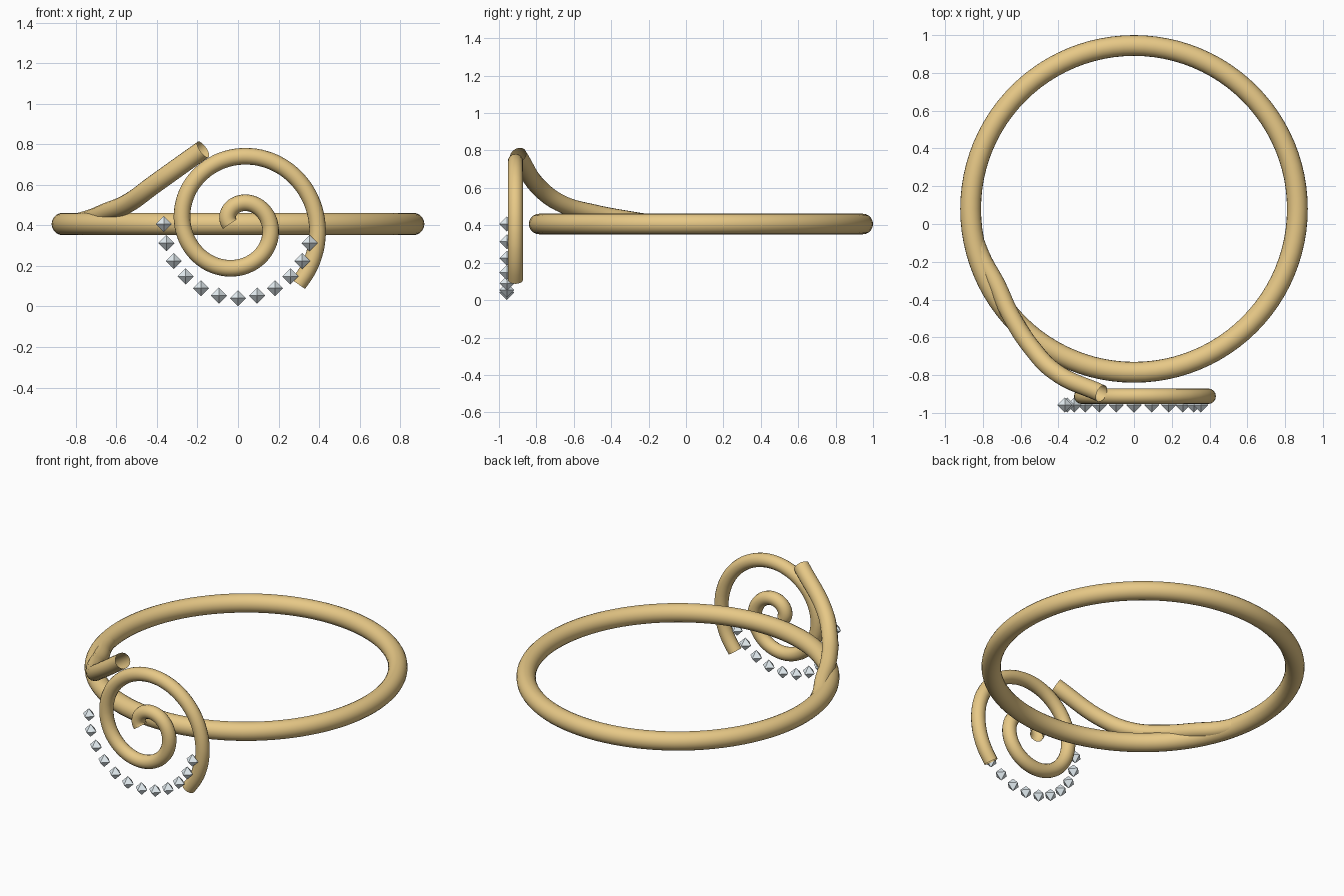
import bpy, bmesh, math

if "Cube" in bpy.data.objects:
    bpy.data.objects.remove(bpy.data.objects["Cube"])

ZC = 0.407          # height of the band and of the medallion centre
SPIRAL_Y = -0.912
GEM_Y = -0.958


def material(name, color):
    mat = bpy.data.materials.new(name)
    mat.diffuse_color = color
    mat.use_nodes = True
    mat.node_tree.nodes["Principled BSDF"].inputs["Base Color"].default_value = mat.diffuse_color
    return mat


gold = material("gold", (0.80, 0.58, 0.24, 1))
crystal = material("crystal", (0.80, 0.88, 0.92, 1))


def tube(name, points, radius, resolution):
    """Open-ended round wire through the given points."""
    curve = bpy.data.curves.new(name, 'CURVE')
    curve.dimensions = '3D'
    curve.bevel_depth = radius
    curve.bevel_resolution = 6
    curve.resolution_u = resolution
    curve.use_fill_caps = False
    spline = curve.splines.new('BEZIER')
    spline.bezier_points.add(len(points) - 1)
    for bp, co in zip(spline.bezier_points, points):
        bp.co = co
        bp.handle_left_type = bp.handle_right_type = 'AUTO'
    obj = bpy.data.objects.new(name, curve)
    bpy.context.collection.objects.link(obj)
    curve.materials.append(gold)
    # turn the wire into a mesh
    bpy.ops.object.select_all(action='DESELECT')
    obj.select_set(True)
    bpy.context.view_layer.objects.active = obj
    bpy.ops.object.convert(target='MESH')
    bpy.ops.object.shade_smooth()
    return obj


# Round band
bpy.ops.mesh.primitive_torus_add(location=(0, 0.08, ZC), major_radius=0.865,
                                 minor_radius=0.055, major_segments=96,
                                 minor_segments=20)
band = bpy.context.object
band.name = "band"
band.data.materials.append(gold)
bpy.ops.object.shade_smooth()

# Flat spiral on the front, winding outwards clockwise
steps = 52
turn = math.radians(585)
spiral = []
for i in range(steps + 1):
    t = i / steps
    a = math.pi - turn * t
    r = 0.04 + 0.38 * t
    spiral.append((r * math.cos(a), SPIRAL_Y, ZC + r * math.sin(a)))
tube("spiral", spiral, 0.041, 3)

# Tendril that leaves the band and rises to the spiral
tube("tendril", [(-0.845, -0.08, 0.407), (-0.80, -0.19, 0.413),
                 (-0.728, -0.32, 0.432), (-0.652, -0.484, 0.463),
                 (-0.537, -0.66, 0.513), (-0.417, -0.783, 0.60),
                 (-0.172, -0.898, 0.775)], 0.047, 10)

# Faceted gems along the lower arc
gem_mesh = bpy.data.meshes.new("gem")
bm = bmesh.new()
for axis in range(3):
    for sign in (-1, 1):
        co = [0, 0, 0]
        co[axis] = 0.04 * sign
        bm.verts.new(co)
bmesh.ops.convex_hull(bm, input=bm.verts)
bmesh.ops.recalc_face_normals(bm, faces=bm.faces)
bm.to_mesh(gem_mesh)
bm.free()
gem_mesh.materials.append(crystal)
for i in range(12):
    a = math.pi + math.radians(15) * i
    gem = bpy.data.objects.new(f"gem_{i + 1}", gem_mesh)
    gem.location = (0.366 * math.cos(a), GEM_Y, ZC + 0.366 * math.sin(a))
    bpy.context.collection.objects.link(gem)
